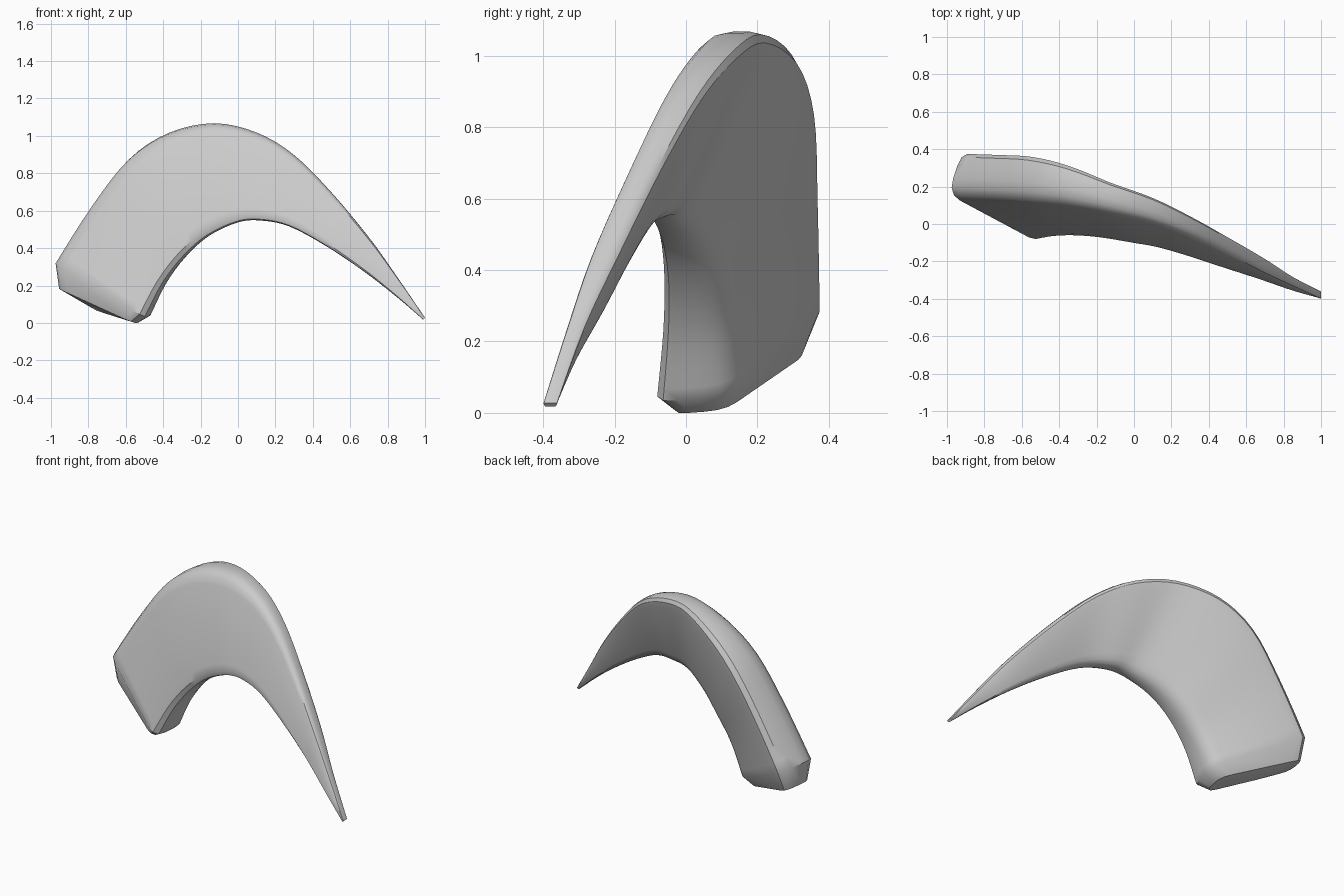
import bpy, bmesh
from mathutils import Vector

if "Cube" in bpy.data.objects:
    bpy.data.objects.remove(bpy.data.objects["Cube"])

# Stations from root to tip: outer x, z, y front, y back, then the same for the inner edge
STATIONS = [
    (-.995, .32, .16, .40, -.45, .04, -.105, .125),
    (-.80, .62, .15, .395, -.37, .21, -.085, .11),
    (-.60, .87, .135, .385, -.27, .35, -.08, .10),
    (-.38, 1.01, .115, .335, -.15, .46, -.09, .06),
    (-.13, 1.06, .07, .24, .0, .53, -.115, .0),
    (.10, 1.01, .015, .155, .12, .54, -.135, -.03),
    (.30, .89, -.06, .055, .27, .51, -.175, -.09),
    (.50, .69, -.155, -.06, .46, .41, -.235, -.155),
    (.70, .45, -.26, -.18, .67, .27, -.30, -.23),
    (.85, .24, -.33, -.28, .85, .13, -.36, -.31),
    (1.0, .02, -.40, -.36, .99, .01, -.395, -.365),
]
# Chamfered root end, smaller than the first station
ROOT_END = (-.97, .18, .17, .345, -.52, .0, -.05, .11)
STEPS = 4


def catmull(p0, p1, p2, p3, t):
    return tuple(.5 * (2*b + (c - a)*t + (2*a - 5*b + 4*c - d)*t*t
                       + (3*b - a - 3*c + d)*t**3)
                 for a, b, c, d in zip(p0, p1, p2, p3))


def section(s, k):
    """Rounded four-cornered section; k slants the edges near the root."""
    ox, oz, of, ob, ix, iz, jf, jb = s
    c = [Vector((ox, of, oz)), Vector((ox + .08*k, ob, oz - .03*k)),
         Vector((ix, jb, iz)), Vector((ix - .05*k, jf, iz - .02*k))]
    pts = []
    for i in range(4):
        short_next = i % 2 == 0
        prev_f, next_f = (.13, .36) if short_next else (.36, .13)
        a = c[i].lerp(c[i - 1], prev_f)
        b = c[i].lerp(c[(i + 1) % 4], next_f)
        for t in (0, .33, .67, 1):
            pts.append(a*(1 - t)**2 + c[i]*2*t*(1 - t) + b*t*t)
    return pts


# Sections along the curved blade
rings = [section(ROOT_END, .6)]
n = len(STATIONS)
for i in range(n - 1):
    p = [STATIONS[min(max(j, 0), n - 1)] for j in range(i - 1, i + 3)]
    for j in range(STEPS):
        s = i + j / STEPS
        rings.append(section(catmull(*p, j / STEPS), max(0, 1 - s / 4)))
rings.append(section(STATIONS[-1], 0))

# Skin the sections and close both ends
bm = bmesh.new()
loops = [[bm.verts.new(p) for p in r] for r in rings]
m = len(loops[0])
for a, b in zip(loops, loops[1:]):
    for i in range(m):
        bm.faces.new((a[i], a[(i + 1) % m], b[(i + 1) % m], b[i]))
centre = sum((v.co for v in loops[0]), Vector()) / m + Vector((-.015, 0, -.025))
hub = bm.verts.new(centre)
for i in range(m):
    bm.faces.new((hub, loops[0][(i + 1) % m], loops[0][i]))
bm.faces.new(loops[-1])
bmesh.ops.recalc_face_normals(bm, faces=bm.faces)
low = min(v.co.z for v in bm.verts)
bmesh.ops.translate(bm, verts=bm.verts, vec=(0, 0, -low))

mesh = bpy.data.meshes.new("curved_claw")
bm.to_mesh(mesh)
bm.free()
claw = bpy.data.objects.new("curved_claw", mesh)
bpy.context.collection.objects.link(claw)
bpy.context.view_layer.objects.active = claw
claw.select_set(True)
bpy.ops.object.shade_smooth_by_angle(angle=0.6)
